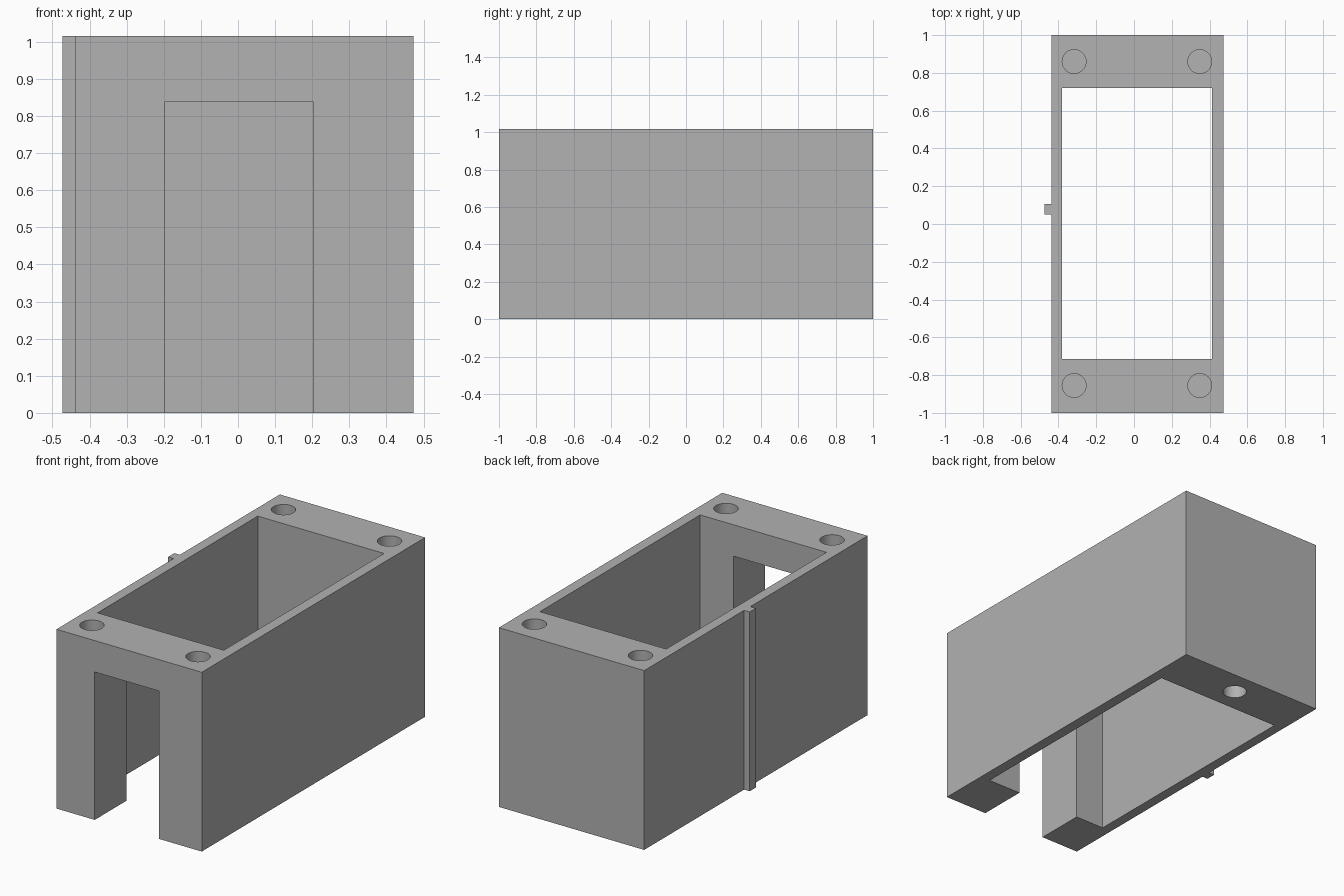
import bpy
import bmesh
from mathutils import Matrix, Vector

cube = bpy.data.objects.get("Cube")
if cube:
    bpy.data.objects.remove(cube, do_unlink=True)

HEIGHT = 1.016
HOLE_RADIUS = 0.063
HOLE_DEPTH = 0.3

grey = bpy.data.materials.new("plain grey")
grey.use_nodes = True
colour = (0.445, 0.445, 0.445, 1)
grey.diffuse_color = colour
grey.node_tree.nodes["Principled BSDF"].inputs["Base Color"].default_value = colour


def finish(name, bm):
    mesh = bpy.data.meshes.new(name)
    bm.to_mesh(mesh)
    bm.free()
    mesh.materials.append(grey)
    obj = bpy.data.objects.new(name, mesh)
    bpy.context.collection.objects.link(obj)
    return obj


def box(name, low, high):
    low, high = Vector(low), Vector(high)
    bm = bmesh.new()
    bmesh.ops.create_cube(bm, size=1, matrix=Matrix.Translation((low + high) / 2)
                          @ Matrix.Diagonal((high - low).to_4d()))
    return finish(name, bm)


def peg(name, x, y, z):
    bm = bmesh.new()
    bmesh.ops.create_cone(bm, cap_ends=True, segments=48, radius1=HOLE_RADIUS,
                          radius2=HOLE_RADIUS, depth=2 * HOLE_DEPTH,
                          matrix=Matrix.Translation((x, y, z)))
    return finish(name, bm)


def cut(obj, cutter):
    cutter.hide_render = True
    mod = obj.modifiers.new("cut", "BOOLEAN")
    mod.operation = "DIFFERENCE"
    mod.solver = "EXACT"
    mod.object = cutter
    bpy.context.view_layer.objects.active = obj
    bpy.ops.object.modifier_apply(modifier=mod.name)
    bpy.data.objects.remove(cutter, do_unlink=True)


# Housing block
housing = box("housing", (-0.438, -1, 0), (0.473, 1, HEIGHT))

# Open shaft from top to bottom
cut(housing, box("shaft_cutter", (-0.38, -0.715, -0.1), (0.412, 0.72, HEIGHT + 0.1)))

# Doorway through the front wall
cut(housing, box("doorway_cutter", (-0.198, -1.1, -0.1), (0.204, -0.5, 0.838)))

# Blind screw holes in the top corners
for x in (-0.317, 0.348):
    for y in (-0.855, 0.86):
        cut(housing, peg("screw_cutter", x, y, HEIGHT))

# Single blind hole under the back wall
cut(housing, peg("base_cutter", 0.016, 0.86, 0))

# Round hole walls shade smoothly, edges stay sharp
bpy.ops.object.select_all(action="DESELECT")
housing.select_set(True)
bpy.context.view_layer.objects.active = housing
bpy.ops.object.shade_smooth_by_angle()

# Upright rib on the right side
box("side_rib", (-0.473, 0.05, 0), (-0.43, 0.105, HEIGHT))
